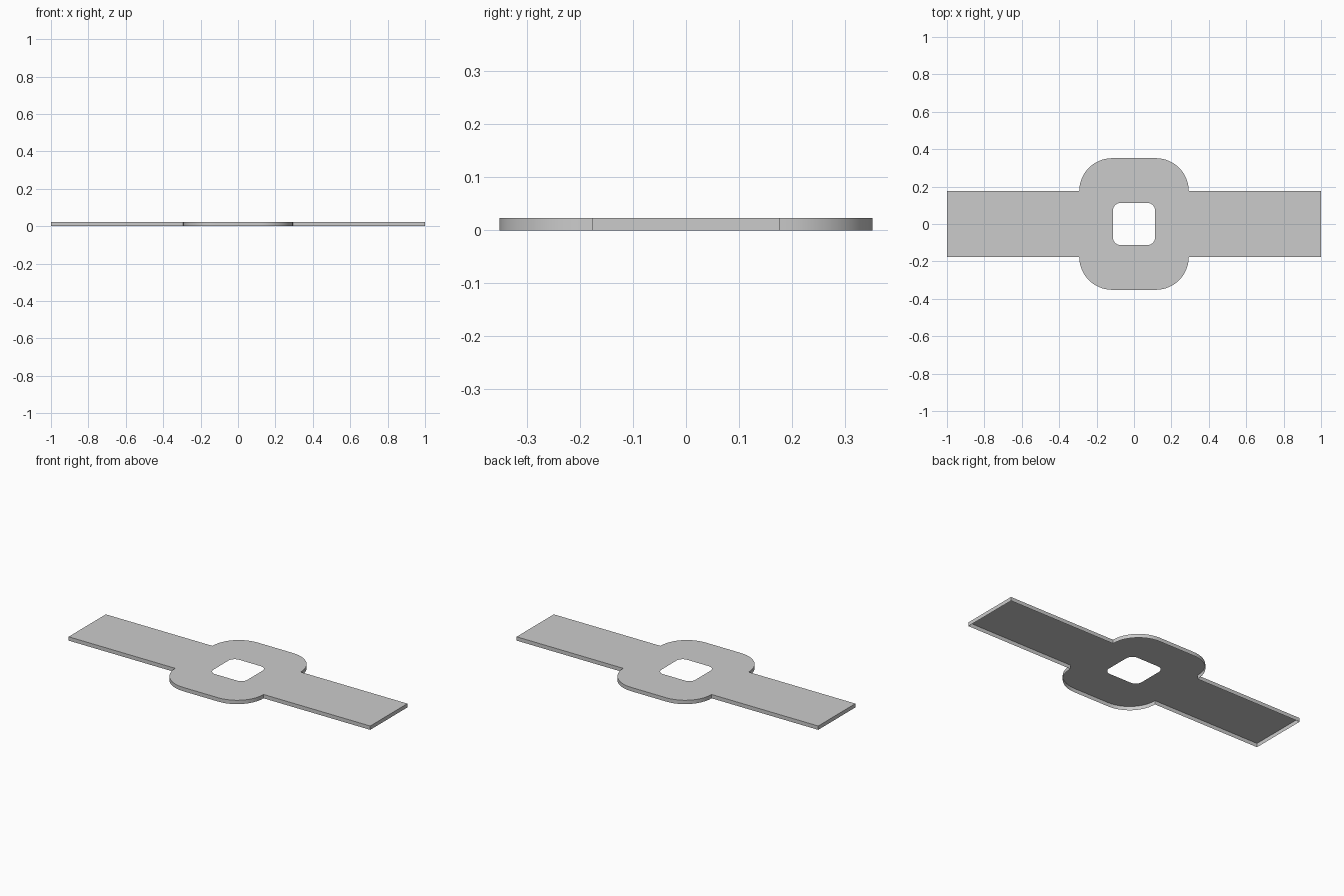
import bpy, bmesh, math

if "Cube" in bpy.data.objects:
    bpy.data.objects.remove(bpy.data.objects["Cube"])

H = 0.023               # plate height
HX, HY, R = 0.293, 0.352, 0.176   # centre plate half sizes and corner radius
HOLE, HOLE_R = 0.113, 0.042       # square hole half size and corner radius
SEG = 12


def rounded_rect(hx, hy, r):
    """Counter-clockwise rounded rectangle, SEG + 1 points per corner."""
    pts = []
    for k, (sx, sy) in enumerate([(1, 1), (-1, 1), (-1, -1), (1, -1)]):
        for i in range(SEG + 1):
            a = math.pi / 2 * (k + i / SEG)
            pts.append((sx * (hx - r) + r * math.cos(a),
                        sy * (hy - r) + r * math.sin(a)))
    return pts


def finish(name, bm):
    me = bpy.data.meshes.new(name)
    bm.to_mesh(me)
    bm.free()
    ob = bpy.data.objects.new(name, me)
    bpy.context.collection.objects.link(ob)
    bpy.ops.object.select_all(action='DESELECT')
    bpy.context.view_layer.objects.active = ob
    ob.select_set(True)
    bpy.ops.object.shade_smooth_by_angle(angle=math.radians(30))
    return ob


# Centre plate: rounded top with a hole, open underneath, skirt round the rim
bm = bmesh.new()
outer_pts = rounded_rect(HX, HY, R)
outer = [bm.verts.new((x, y, H)) for x, y in outer_pts]
low = [bm.verts.new((x, y, 0)) for x, y in outer_pts]
inner = [bm.verts.new((x, y, H)) for x, y in rounded_rect(HOLE, HOLE, HOLE_R)]
n = len(outer)
for i in range(n):
    j = (i + 1) % n
    bm.faces.new((outer[i], outer[j], inner[j], inner[i]))
    # no skirt where the arms join on the two straight sides
    joins_arm = i in (2 * SEG + 1, n - 1)
    if not joins_arm:
        bm.faces.new((low[i], low[j], outer[j], outer[i]))
loose = [v for v in bm.verts if not v.link_faces]
bmesh.ops.delete(bm, geom=loose, context='VERTS')
finish("centre_plate", bm)

# Arms: flat top with a skirt on the three free sides, open underneath
for name, s in (("right_arm", 1), ("left_arm", -1)):
    bm = bmesh.new()
    pts = [(s * HX, -s * R), (s, -s * R), (s, s * R), (s * HX, s * R)]
    top = [bm.verts.new((x, y, H)) for x, y in pts]
    low = [bm.verts.new((x, y, 0)) for x, y in pts]
    bm.faces.new(top)
    for i in range(3):
        bm.faces.new((low[i], low[i + 1], top[i + 1], top[i]))
    finish(name, bm)
